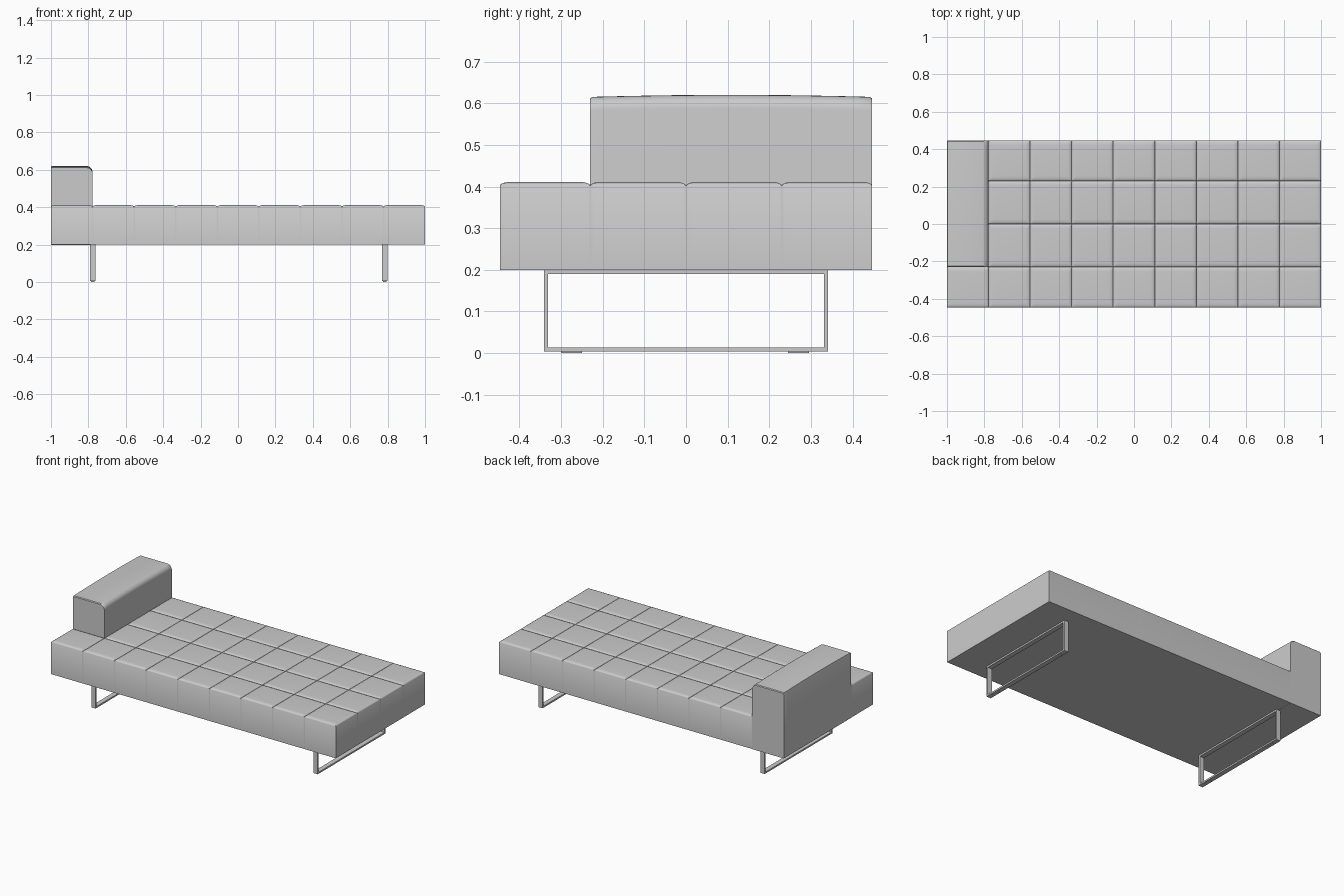
import bpy, bmesh, math
from mathutils import Vector

old = bpy.data.objects.get("Cube")
if old:
    bpy.data.objects.remove(old, do_unlink=True)


def make_material(name, value):
    mat = bpy.data.materials.new(name)
    mat.use_nodes = True
    colour = (value, value, value, 1)
    mat.diffuse_color = colour
    mat.node_tree.nodes["Principled BSDF"].inputs["Base Color"].default_value = colour
    return mat


grey = make_material("soft grey", 0.6)


def box(bm, lo, hi):
    verts = bmesh.ops.create_cube(bm, size=1)["verts"]
    for v in verts:
        v.co = Vector([(a + b) / 2 + c * (b - a) for a, b, c in zip(lo, hi, v.co)])
    return verts


def cut(bm, axis, positions):
    normal = Vector((0, 0, 0))
    normal[axis] = 1
    for p in positions:
        bmesh.ops.bisect_plane(bm, geom=bm.verts[:] + bm.edges[:] + bm.faces[:],
                               dist=1e-5, plane_co=normal * p, plane_no=normal)


def finish(name, bm, smooth=True):
    mesh = bpy.data.meshes.new(name)
    bmesh.ops.recalc_face_normals(bm, faces=bm.faces[:])
    bm.to_mesh(mesh)
    bm.free()
    mesh.materials.append(grey)
    obj = bpy.data.objects.new(name, mesh)
    bpy.context.collection.objects.link(obj)
    if smooth:
        bpy.ops.object.select_all(action="DESELECT")
        obj.select_set(True)
        bpy.context.view_layer.objects.active = obj
        bpy.ops.object.shade_smooth_by_angle(angle=math.radians(35))
    return obj


HALF_Y, BASE, TOP = 0.447, 0.2, 0.411
SEAMS_X = [-1 + 2 * i / 9 for i in range(10)]
SEAMS_Y = [-HALF_Y, -0.23, 0, 0.23, HALF_Y]
CORNER_X, CORNER_Y = SEAMS_X[1], SEAMS_Y[1]
ROLL, DEPTH = 0.026, 0.009


def seam_drop(value, seams):
    """How far the padding sinks near the closest seam."""
    d = min(abs(value - s) for s in seams)
    t = max(0, 1 - d / ROLL)
    return DEPTH * (1 - math.sqrt(max(0, 1 - t * t)))


# Tufted mattress: slab cut at the seams, with the padding rolled into them
bm = bmesh.new()
box(bm, (-1, -HALF_Y, BASE), (1, HALF_Y, TOP))
for axis, seams in enumerate((SEAMS_X, SEAMS_Y)):
    rows = {s + sign * ROLL * f for s in seams for sign in (-1, 1)
            for f in (0, 0.08, 0.3, 0.6, 1)}
    limit = seams[-1] - 1e-4
    cut(bm, axis, sorted(p for p in rows if abs(p) < limit))
for v in bm.verts:
    if v.co.z > TOP - 0.001:
        v.co.z -= max(seam_drop(v.co.x, SEAMS_X), seam_drop(v.co.y, SEAMS_Y))
# The bolster fills this corner down to the base
corner = [f for f in bm.faces
          if f.calc_center_median().x < CORNER_X and f.calc_center_median().y > CORNER_Y]
bmesh.ops.delete(bm, geom=corner, context="FACES")
finish("mattress", bm)

# Bolster: rounded inner top edge and a gently crowned top
bm = bmesh.new()
box(bm, (-1, CORNER_Y, BASE - 0.001), (CORNER_X, HALF_Y, 0.62))
for inner, width, steps in ((True, 0.032, 6), (False, 0.006, 2)):
    edges = [e for e in bm.edges
             if all(v.co.z > 0.61 for v in e.verts)
             and all((v.co.x > CORNER_X - 0.001) if inner else (v.co.x < -0.999)
                     for v in e.verts)]
    bmesh.ops.bevel(bm, geom=edges, offset=width, segments=steps, profile=0.5, affect="EDGES")
mid, half = (CORNER_Y + HALF_Y) / 2, (HALF_Y - CORNER_Y) / 2
cut(bm, 1, [mid + half * k for k in (-0.985, -0.9, -0.7, -0.4, 0, 0.4, 0.7, 0.9, 0.985)])
for v in bm.verts:
    if v.co.z > 0.5:
        u = abs(v.co.y - mid) / half
        v.co.z -= 0.005 * u ** 2 + (0.004 if u > 0.99 else 0)
finish("bolster", bm)

# Sled legs: flat bar frames standing on small glides
LEG_Y, BAR, LEG_LOW, HALF_W = 0.341, 0.01, 0.004, 0.015
for side, x in (("right", -0.777), ("left", 0.784)):
    bm = bmesh.new()
    x0, x1 = x - HALF_W, x + HALF_W
    for s in (-1, 1):
        ys = sorted((s * LEG_Y, s * (LEG_Y - BAR)))
        box(bm, (x0, ys[0], LEG_LOW), (x1, ys[1], BASE))
    for z in (LEG_LOW, BASE - BAR):
        box(bm, (x0, BAR - LEG_Y, z), (x1, LEG_Y - BAR, z + BAR))
    bmesh.ops.remove_doubles(bm, verts=bm.verts[:], dist=1e-5)
    finish(side + "_leg_frame", bm, smooth=False)

    bm = bmesh.new()
    for y in (-0.275, 0.27):
        box(bm, (x - 0.01, y - 0.025, 0), (x + 0.01, y + 0.025, LEG_LOW))
    finish(side + "_leg_glides", bm, smooth=False)
